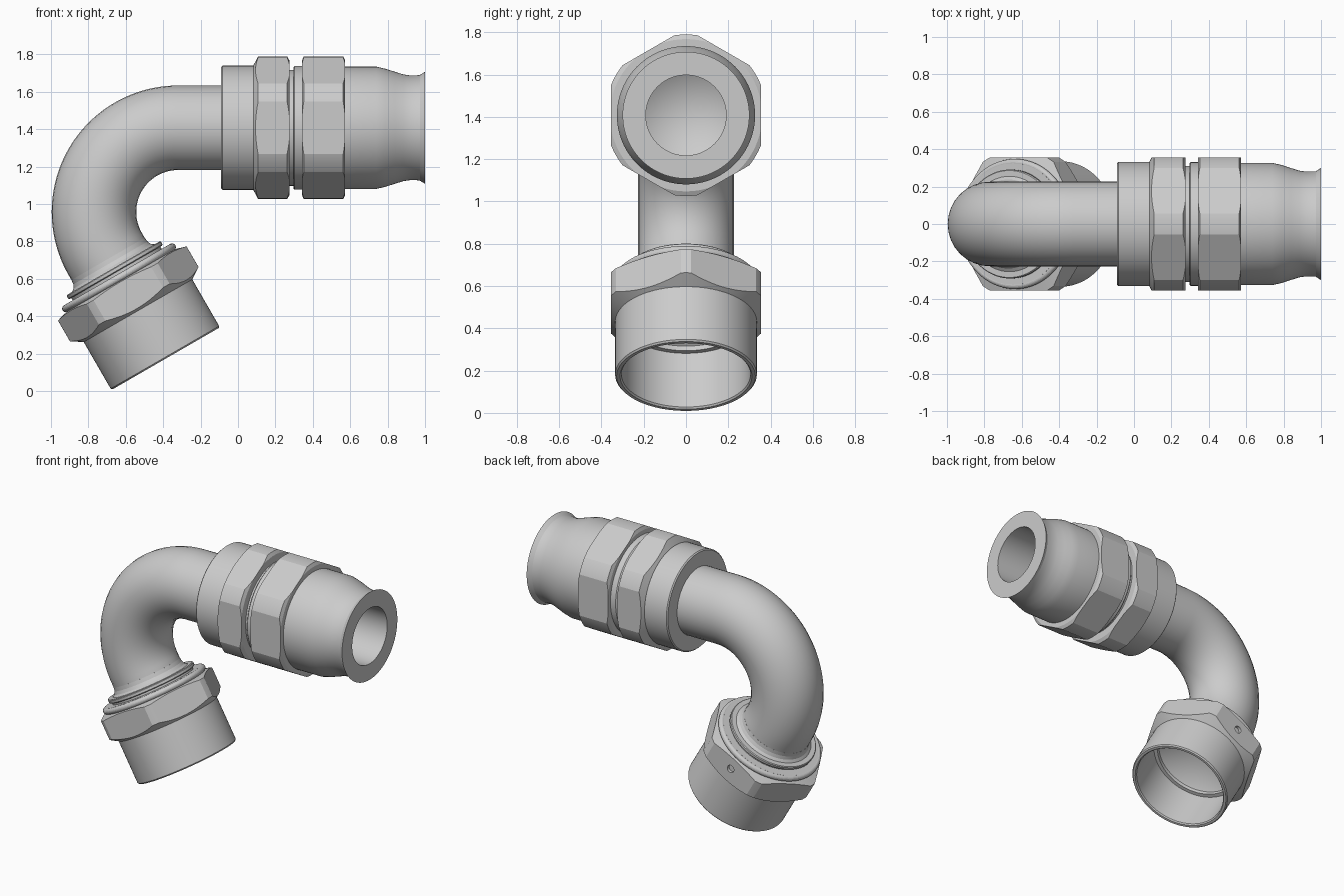
import bpy, bmesh
from math import sin, cos, pi, radians
from mathutils import Matrix, Vector

if "Cube" in bpy.data.objects:
    bpy.data.objects.remove(bpy.data.objects["Cube"])

AXIS_Z, TUBE_R, BEND_R = 1.408, 0.226, 0.45
BEND = Vector((-0.32, 0, AXIS_Z - BEND_R))
END = BEND + BEND_R * Vector((cos(radians(210)), 0, sin(radians(210))))

# Local z runs along each fitting; local y stays on world y
HOSE = Matrix.Translation((0, 0, AXIS_Z)) @ Matrix.Rotation(radians(90), 4, 'Y')
SOCKET = Matrix.Translation(END) @ Matrix.Rotation(radians(150), 4, 'Y')


def smooth(ob, angle=14):
    bpy.ops.object.select_all(action='DESELECT')
    ob.select_set(True)
    bpy.context.view_layer.objects.active = ob
    bpy.ops.object.shade_smooth_by_angle(angle=radians(angle))


def lathe(name, frame, pts, seg=96, ring=False):
    """Revolve (position, radius) points; ring=True closes the profile."""
    bm = bmesh.new()
    rows = [[bm.verts.new((r * cos(2 * pi * i / seg), r * sin(2 * pi * i / seg), t))
             for i in range(seg)] for t, r in pts]
    pairs = list(zip(rows, rows[1:])) + ([(rows[-1], rows[0])] if ring else [])
    for a, b in pairs:
        for i in range(seg):
            j = (i + 1) % seg
            bm.faces.new((a[i], a[j], b[j], b[i]))
    bmesh.ops.remove_doubles(bm, verts=bm.verts, dist=1e-5)
    bmesh.ops.recalc_face_normals(bm, faces=bm.faces)
    me = bpy.data.meshes.new(name)
    bm.to_mesh(me)
    bm.free()
    ob = bpy.data.objects.new(name, me)
    bpy.context.collection.objects.link(ob)
    ob.matrix_world = frame
    smooth(ob)
    return ob


def boolean(ob, cutter, op):
    bpy.context.view_layer.update()
    m = ob.modifiers.new("cut", 'BOOLEAN')
    m.operation, m.solver, m.object = op, 'EXACT', cutter
    bpy.context.view_layer.objects.active = ob
    bpy.ops.object.modifier_apply(modifier=m.name)
    bpy.data.objects.remove(cutter)


def hex_nut(name, frame, pts, inner):
    """Hexagon prism trimmed by a chamfered round profile."""
    a, b = pts[0][0], pts[-1][0]
    R = 0.355 / cos(pi / 6)
    nut = lathe(name, frame, [(a - .05, 0), (a - .05, R), (b + .05, R), (b + .05, 0)], 6)
    trim = lathe("trim", frame, [(a, inner)] + pts + [(b, inner)], 144, True)
    boolean(nut, trim, 'INTERSECT')
    smooth(nut)
    return nut


# Bent tube: straight, 120 degree bend, short straight
path = [Vector((-0.02, 0, AXIS_Z))]
for i in range(49):
    a = radians(90 + 120 * i / 48)
    path.append(BEND + BEND_R * Vector((cos(a), 0, sin(a))))
path.append(SOCKET @ Vector((0, 0, 0.12)))
cu = bpy.data.curves.new("bent_tube", 'CURVE')
cu.dimensions = '3D'
cu.bevel_depth, cu.bevel_resolution, cu.use_fill_caps = TUBE_R, 14, True
sp = cu.splines.new('POLY')
sp.points.add(len(path) - 1)
for p, v in zip(sp.points, path):
    p.co = (*v, 1)
tube = bpy.data.objects.new("bent_tube", cu)
bpy.context.collection.objects.link(tube)
bpy.ops.object.select_all(action='DESELECT')
tube.select_set(True)
bpy.context.view_layer.objects.active = tube
bpy.ops.object.convert(target='MESH')
smooth(tube, 30)

# Hose end: collar, neck and flared sleeve with a drilled bore
lathe("collar", HOSE, [(-.09, 0), (-.09, .325), (-.083, .332), (.12, .332), (.12, 0)])
lathe("neck", HOSE, [(.2, .25), (.2, .31), (.297, .31), (.297, .325), (.303, .331),
                     (.36, .331), (.36, .25)], ring=True)
lathe("hose_sleeve", HOSE, [(.2, 0), (.2, .3), (.5, .3), (.5, .327), (.74, .327), (.79, .315),
                            (.84, .299), (.885, .285), (.92, .28), (.95, .28), (.972, .282),
                            (1, .3), (1, .19), (.4, .19), (.29, 0)])
hex_nut("front_hex_nut", HOSE, [(.083, .335), (.108, .382), (.262, .382), (.275, .36)], .28)
hex_nut("rear_hex_nut", HOSE, [(.342, .36), (.352, .382), (.562, .382), (.573, .36)], .28)

# Socket end: stepped rings above the swivel nut, hollow socket below
lathe("tube_fillet", SOCKET, [(.03, .2), (.03, .226), (.055, .229), (.075, .238), (.087, .255),
                              (.1, .255), (.1, .2)], ring=True)
lathe("retaining_ring", SOCKET, [(.087, .2), (.087, .286), (.092, .291), (.108, .291),
                                 (.113, .286), (.113, .275), (.15, .275), (.15, .2)], ring=True)
lathe("rounded_ring", SOCKET, [(.147 + .02 * sin(a), .328 + .02 * cos(a))
                               for a in [2 * pi * i / 20 for i in range(20)]], ring=True)
lathe("socket", SOCKET, [(.127, 0), (.127, .325), (.2, .325), (.2, .335), (.638, .335),
                         (.646, .328), (.646, .312), (.638, .305), (.345, .305), (.345, .28),
                         (.32, .28), (.31, .265), (.17, 0)])
nut = hex_nut("swivel_hex_nut", SOCKET,
              [(.165, .34), (.182, .397), (.31, .397), (.35, .335)], .32)

# Wire hole in the back flat of the swivel nut
hole = lathe("hole_cutter", SOCKET @ Matrix.Translation((0, .37, .245))
             @ Matrix.Rotation(radians(90), 4, 'X'),
             [(-.05, 0), (-.05, .025), (.04, .025), (.04, 0)], 32)
boolean(nut, hole, 'DIFFERENCE')
smooth(nut)
